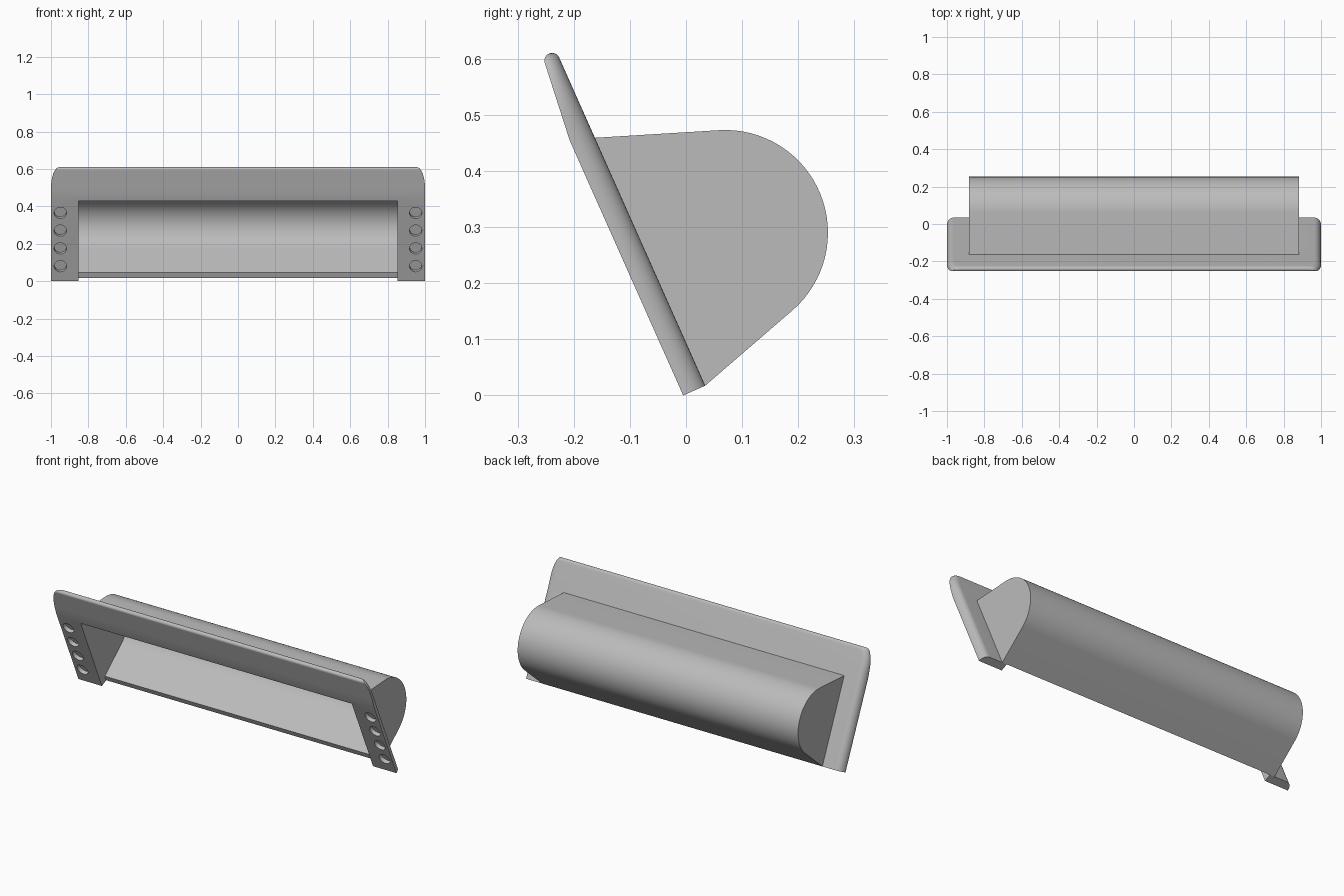
import bpy, bmesh
from math import sin, cos, radians, sqrt
from mathutils import Vector, Matrix

if "Cube" in bpy.data.objects:
    bpy.data.objects.remove(bpy.data.objects["Cube"])

grey = bpy.data.materials.new("plain grey")
grey.use_nodes = True
grey.diffuse_color = (0.5, 0.5, 0.5, 1)
grey.node_tree.nodes["Principled BSDF"].inputs["Base Color"].default_value = (0.5, 0.5, 0.5, 1)

# Tilted frame of the plate: UP runs along the plate, OUT points out of its back
TILT = radians(24)
ORIGIN = Vector((0, -0.005, 0))
UP = Vector((0, -sin(TILT), cos(TILT)))
OUT = Vector((0, cos(TILT), sin(TILT)))
THICK = 0.043
WALL = 0.029
HOUSING_X = 0.882


def at(x, out, up):
    return ORIGIN + Vector((x, 0, 0)) + OUT * out + UP * up


def loft(name, rings):
    """Skin a list of closed rings and cap both ends."""
    bm = bmesh.new()
    vs = [[bm.verts.new(p) for p in ring] for ring in rings]
    for a, b in zip(vs, vs[1:]):
        for i in range(len(a)):
            j = (i + 1) % len(a)
            bm.faces.new((a[i], a[j], b[j], b[i]))
    bm.faces.new(vs[0])
    bm.faces.new(vs[-1])
    bmesh.ops.recalc_face_normals(bm, faces=bm.faces)
    me = bpy.data.meshes.new(name)
    bm.to_mesh(me)
    bm.free()
    me.materials.append(grey)
    ob = bpy.data.objects.new(name, me)
    bpy.context.collection.objects.link(ob)
    return ob


def prism(name, points, half):
    return loft(name, [[Vector((x, p.y, p.z)) for p in points] for x in (-half, half)])


def cut(ob, cutter):
    cutter.hide_render = True
    bpy.context.view_layer.objects.active = ob
    mod = ob.modifiers.new("cut", 'BOOLEAN')
    mod.operation = 'DIFFERENCE'
    mod.solver = 'EXACT'
    mod.object = cutter
    bpy.ops.object.modifier_apply(modifier=mod.name)
    bpy.data.objects.remove(cutter)


def smooth(ob):
    bpy.ops.object.select_all(action='DESELECT')
    ob.select_set(True)
    bpy.context.view_layer.objects.active = ob
    bpy.ops.object.shade_smooth_by_angle(angle=radians(30))


def housing_profile(radius, out):
    """Round back with two tangent walls that run to the plane at depth out."""
    centre = Vector((0, 0.07, 0.29))
    top, low = 93.5, -49.2
    steps = 32
    arc = []
    for i in range(steps + 1):
        a = radians(top + (low - top) * i / steps)
        arc.append(centre + radius * Vector((0, cos(a), sin(a))))

    def run(p, angle, sign):
        a = radians(angle)
        d = Vector((0, -sin(a), cos(a))) * sign
        return p + d * ((out - (p - ORIGIN).dot(OUT)) / d.dot(OUT))
    return [run(arc[0], top, 1)] + arc + [run(arc[-1], low, -1)]


# Mounting plate: rounded back edges, front tapering to a rounded top
def plate_ring(up):
    bend, corner, tip, r = 0.497, 0.54, 0.64, 0.0138
    front = max(0, (up - bend) / (tip - bend)) * 0.0154
    back = THICK
    if up > tip:
        h = sqrt(max(0, r * r - (up - tip) ** 2))
        mid = THICK - r
        front, back = mid - h, mid + h
    k = max(0, (up - corner) / (tip + r - corner))
    half = 1 - 0.04 * (1 - sqrt(max(0, 1 - k * k)))
    side = []
    for i in range(11):
        a = radians(9 * i)
        side.append((half - 0.037 * (1 - cos(a)), front + (back - front) * sin(a)))
    return [at(x, n, up) for x, n in side] + [at(-x, n, up) for x, n in reversed(side)]


levels = [0, 0.497] + [0.54 + 0.01 * i for i in range(11)]
levels += [0.64 + 0.0138 * sin(radians(a)) for a in range(12, 85, 12)]
plate = loft("mounting_plate", [plate_ring(u) for u in levels])

# Opening between the two side tabs
inner = housing_profile(0.183 - WALL, -0.1)
notch = inner[:2] + [at(0, 0.3, -0.1), at(0, -0.1, -0.1)]
cut(plate, prism("opening_cutter", notch, HOUSING_X - WALL))

# Shallow screw holes in both tabs
for x in (-0.95, 0.95):
    for i in range(4):
        up = (0.08 + 0.095 * i) / cos(TILT)
        rings = []
        for depth in (-0.05, 0.022):
            rings.append([at(x + 0.033 * cos(radians(t)), depth, up + 0.033 * sin(radians(t)))
                          for t in range(0, 360, 12)])
        cut(plate, loft("hole_cutter", rings))
smooth(plate)

# Hollow housing behind the plate
housing = prism("housing", housing_profile(0.183, THICK), HOUSING_X)
cut(housing, prism("cavity_cutter", inner, HOUSING_X - WALL))
smooth(housing)
